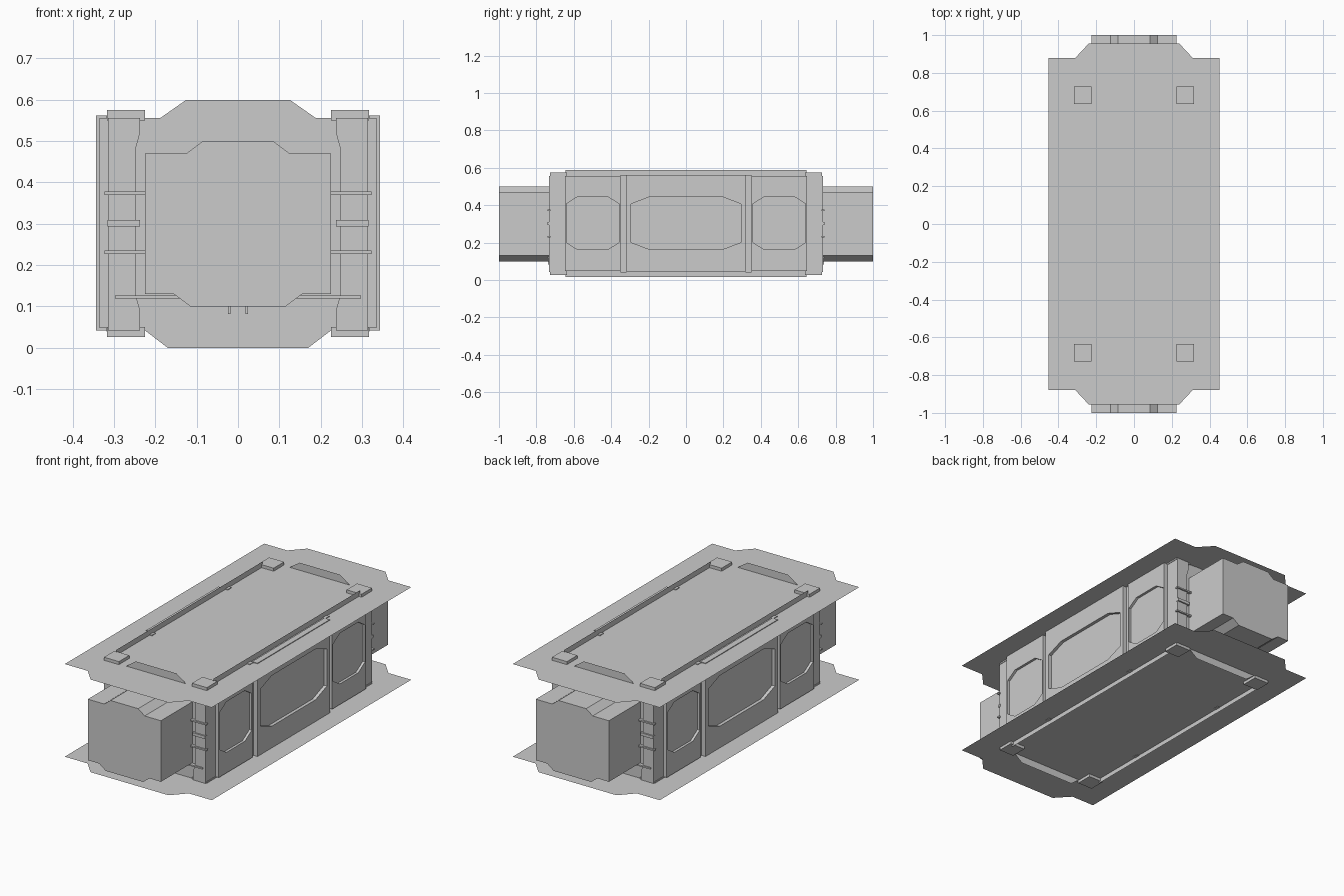
import bpy, bmesh
from mathutils import Vector

if "Cube" in bpy.data.objects:
    bpy.data.objects.remove(bpy.data.objects["Cube"])


def finish(name, bm):
    mesh = bpy.data.meshes.new(name)
    bm.to_mesh(mesh)
    bm.free()
    ob = bpy.data.objects.new(name, mesh)
    bpy.context.collection.objects.link(ob)
    return ob


def place(axis, p, d):
    """Put a 2D point in the plane across the axis, at distance d."""
    a, b = p
    return {'x': (d, a, b), 'y': (a, d, b), 'z': (a, b, d)}[axis]


def prism(name, axis, outline, d0, d1=None, hole=None):
    """Flat sheet (d1 None) or extruded outline, optionally with a hole."""
    bm = bmesh.new()
    loops = [[bm.verts.new(place(axis, p, d0)) for p in pts]
             for pts in (outline, hole) if pts]
    if hole:
        edges = [bm.edges.new((l[i - 1], l[i])) for l in loops for i in range(len(l))]
        bmesh.ops.triangle_fill(bm, edges=edges, use_beauty=True)
    else:
        bm.faces.new(loops[0])
    if d1 is not None:
        geo = bmesh.ops.extrude_face_region(bm, geom=bm.faces[:], use_keep_orig=True)
        moved = [g for g in geo['geom'] if isinstance(g, bmesh.types.BMVert)]
        bmesh.ops.translate(bm, verts=moved, vec=Vector(place(axis, (0, 0), d1 - d0)))
        bmesh.ops.recalc_face_normals(bm, faces=bm.faces[:])
    return finish(name, bm)


def rect(a0, a1, b0, b1):
    return [(a0, b0), (a1, b0), (a1, b1), (a0, b1)]


def box(name, x0, x1, y0, y1, z0, z1):
    return prism(name, 'z', rect(min(x0, x1), max(x0, x1), min(y0, y1), max(y0, y1)), z0, z1)


def octagon(a0, a1, b0, b1, ca, cb):
    return [(a0 + ca, b0), (a1 - ca, b0), (a1, b0 + cb), (a1, b1 - cb),
            (a1 - ca, b1), (a0 + ca, b1), (a0, b1 - cb), (a0, b0 + cb)]


def mirrored(half):
    """Close a right-hand outline with its mirror image."""
    return half + [(-x, z) for x, z in reversed(half)]


# Central duct running through both ends
prism('central_duct', 'y', mirrored([(.115, .10), (.155, .13), (.225, .13), (.225, .47),
                                     (.125, .47), (.085, .50)]), -1, 1)

# Thin top and bottom deck sheets
deck = [(.24, -.955), (.312, -.878), (.453, -.878), (.453, .878), (.312, .878), (.24, .955)]
for name, z in (('bottom_deck', .042), ('top_deck', .558)):
    prism(name, 'z', mirrored(deck), z)

end_outline = mirrored([(.17, 0), (.225, .042), (.237, .042), (.237, .09), (.248, .13),
                        (.248, .48), (.237, .52), (.237, .556), (.188, .556), (.125, .60)])

for s in (-1, 1):
    # End sheet that pokes through the decks, with step bar and brackets
    prism('end_sheet', 'y', end_outline, s * .72)
    box('step_bar', -.298, .298, s * .72, s * .74, .119, .127)
    for x in (-.021, .021):
        box('step_bracket', x - .003, x + .003, s * .72, s * .738, .082, .12)

    # Side sheet behind the panels
    prism('side_sheet', 'x', rect(-.645, .645, .017, .588), s * .30)

    # Framed side panels: centre one proud of the outer two
    for y0, y1, edge, chamfer, face, depth in ((-.318, .318, .025, .10, .343, .018),
                                               (-.648, -.35, .008, .06, .335, .014),
                                               (.35, .648, .008, .06, .335, .014)):
        z0, z1 = (.042, .562) if face > .34 else (.048, .556)
        window = octagon(y0 + edge, y1 - edge, .163, .445, chamfer, .038)
        prism('panel_frame', 'x', rect(y0, y1, z0, z1), s * .31, s * face, window)
        prism('panel_inset', 'x', rect(y0 + .004, y1 - .004, z0 + .004, z1 - .004),
              s * .311, s * (face - depth))
    for y in (-.334, .334):
        box('side_rib', s * .285, s * .318, y - .016, y + .016, .04, .562)

    for t in (-1, 1):
        # Corner post with its narrowed inner edge
        post = [(.314, .042), (.237, .042), (.237, .09), (.248, .13),
                (.248, .48), (.237, .52), (.237, .556), (.314, .556)]
        prism('corner_post', 'y', [(s * x, z) for x, z in post], t * .648, t * .733)
        # Corner blocks above and below
        box('top_corner_block', s * .225, s * .317, t * .635, t * .727, .55, .575)
        box('bottom_corner_block', s * .225, s * .317, t * .635, t * .727, .026, .05)
        # Ladder rungs
        for z, xa, xb, h in ((.374, .225, .323, .004), (.301, .237, .316, .008),
                             (.231, .225, .323, .004)):
            box('rung', s * xa, s * xb, t * .725, t * .741, z - h, z + h)
